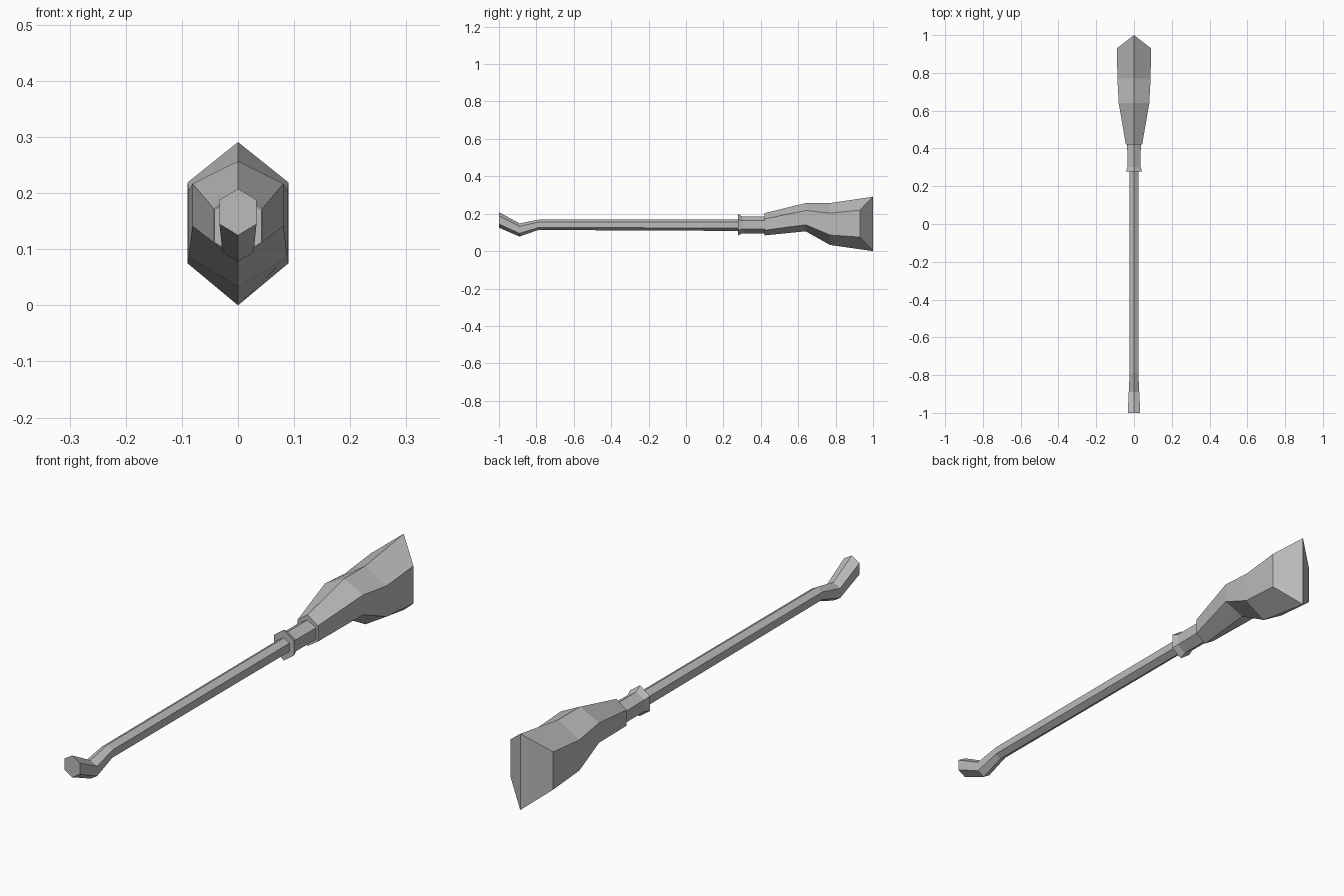
import bpy, bmesh

cube = bpy.data.objects.get("Cube")
if cube:
    bpy.data.objects.remove(cube, do_unlink=True)

grey = bpy.data.materials.new("plain grey")
grey.use_nodes = True
GREY = (0.5, 0.5, 0.5, 1)
grey.diffuse_color = GREY
grey.node_tree.nodes["Principled BSDF"].inputs["Base Color"].default_value = GREY


def loft(name, sections, wedge_end=False):
    """Skin hexagonal sections: (y, half width, top, upper side, lower side, bottom, ridge offset)."""
    bm = bmesh.new()
    rings = []
    for y, w, top, up, low, bottom, ridge in sections:
        pts = [(0, y + ridge, top), (w, y, up), (w, y, low),
               (0, y + ridge, bottom), (-w, y, low), (-w, y, up)]
        rings.append([bm.verts.new(p) for p in pts])
    for a, b in zip(rings, rings[1:]):
        for i in range(6):
            j = (i + 1) % 6
            bm.faces.new((a[i], a[j], b[j], b[i]))
    bm.faces.new(rings[0])
    end = rings[-1]
    if wedge_end:
        bm.faces.new(end[:4])
        bm.faces.new(end[3:] + end[:1])
    else:
        bm.faces.new(end)
    bmesh.ops.recalc_face_normals(bm, faces=bm.faces)
    mesh = bpy.data.meshes.new(name)
    bm.to_mesh(mesh)
    bm.free()
    mesh.materials.append(grey)
    obj = bpy.data.objects.new(name, mesh)
    bpy.context.collection.objects.link(obj)
    return obj


# Long handle with the upturned grip
loft("handle", [
    (-1.0, 0.033, 0.208, 0.188, 0.145, 0.125, 0),
    (-0.89, 0.028, 0.148, 0.132, 0.095, 0.078, 0),
    (-0.79, 0.023, 0.168, 0.155, 0.126, 0.113, 0),
    (0.29, 0.024, 0.170, 0.156, 0.124, 0.108, 0),
])

# Flared collar and the socket behind it
loft("collar", [
    (0.277, 0.042, 0.200, 0.170, 0.113, 0.083, 0),
    (0.302, 0.035, 0.184, 0.163, 0.119, 0.095, 0),
    (0.425, 0.036, 0.184, 0.163, 0.119, 0.095, 0),
])

# Bristle head with a wedge-shaped tip
loft("bristle_head", [
    (0.42, 0.043, 0.203, 0.172, 0.112, 0.084, 0),
    (0.64, 0.081, 0.257, 0.217, 0.141, 0.106, 0),
    (0.77, 0.088, 0.257, 0.203, 0.086, 0.033, 0),
    (0.93, 0.09, 0.291, 0.219, 0.075, 0.0, 0.07),
], wedge_end=True)
